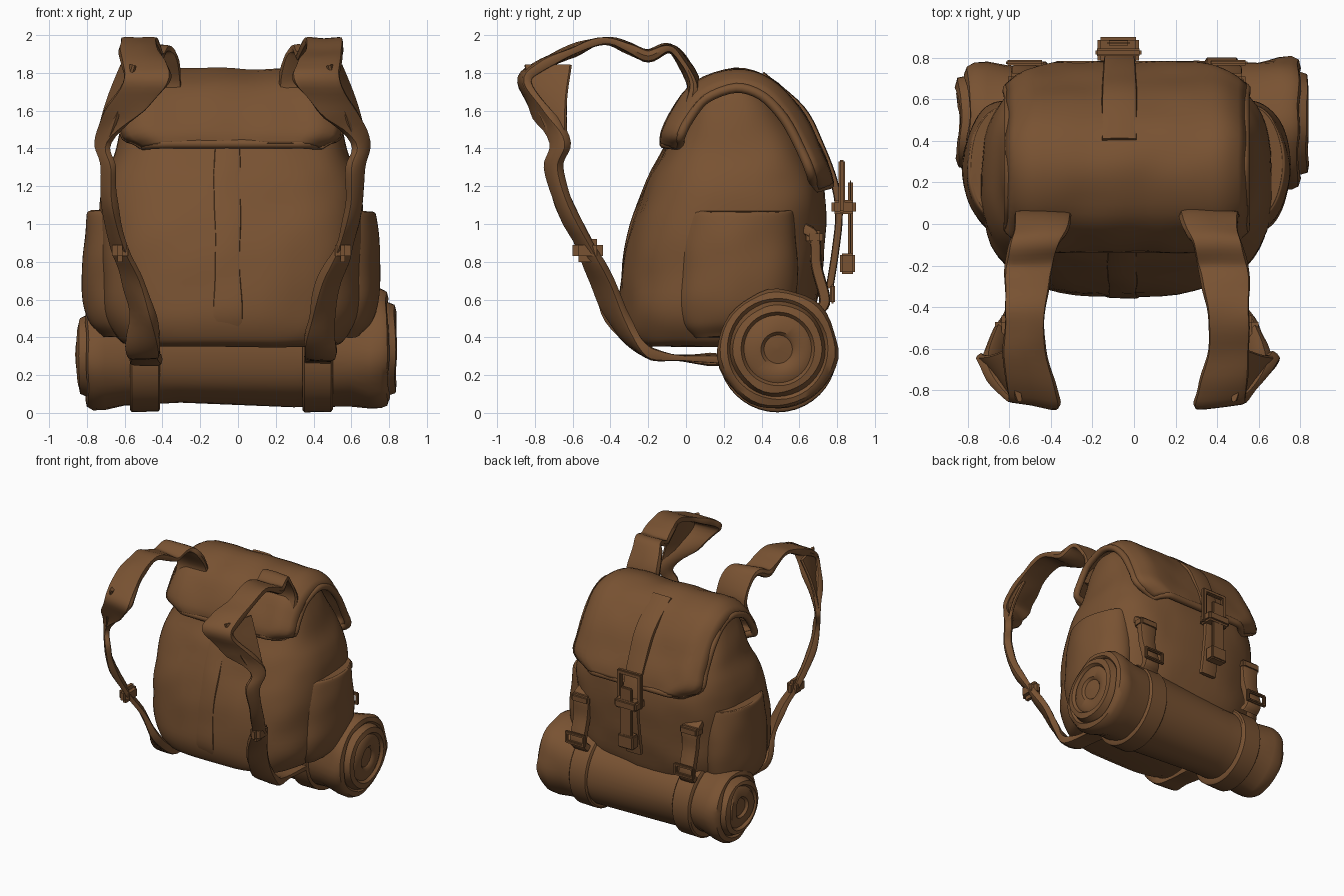
import bpy, bmesh, math
from mathutils import Vector, Matrix, noise

if "Cube" in bpy.data.objects:
    bpy.data.objects.remove(bpy.data.objects["Cube"], do_unlink=True)

MID = -0.035          # the pack sits slightly off centre
SIDES = (("left", 1), ("right", -1))

leather = bpy.data.materials.new("brown_leather")
leather.use_nodes = True
brown = (0.19, 0.085, 0.032, 1)
leather.diffuse_color = brown
leather.node_tree.nodes["Principled BSDF"].inputs["Base Color"].default_value = brown


def finish(name, bm, wobble=0.0, angle=40):
    """Turn a bmesh into a named, softly creased leather part."""
    bmesh.ops.recalc_face_normals(bm, faces=bm.faces)
    bm.normal_update()
    for v in bm.verts:
        v.co += v.normal * wobble * noise.noise(v.co * 5)
        v.co.x += MID
    mesh = bpy.data.meshes.new(name)
    bm.to_mesh(mesh)
    bm.free()
    mesh.materials.append(leather)
    ob = bpy.data.objects.new(name, mesh)
    bpy.context.collection.objects.link(ob)
    bpy.ops.object.select_all(action="DESELECT")
    ob.select_set(True)
    bpy.context.view_layer.objects.active = ob
    bpy.ops.object.shade_smooth_by_angle(angle=math.radians(angle))
    return ob


def smooth_path(points, steps):
    """Catmull-Rom samples through points of any dimension."""
    p = [Vector(q) for q in points]
    p = [p[0] * 2 - p[1]] + p + [p[-1] * 2 - p[-2]]
    out = []
    for i in range(1, len(p) - 2):
        a, b, c, d = p[i - 1:i + 3]
        for k in range(steps):
            t = k / steps
            out.append((b * 2 + (c - a) * t + (a * 2 - b * 5 + c * 4 - d) * t ** 2
                        + (b * 3 - a - c * 3 + d) * t ** 3) * 0.5)
    return out + [p[-2]]


def skin(rings):
    """Join closed rings into a capped tube."""
    bm = bmesh.new()
    rows = [[bm.verts.new(co) for co in ring] for ring in rings]
    n = len(rows[0])
    for a, b in zip(rows, rows[1:]):
        for i in range(n):
            bm.faces.new((a[i], a[(i + 1) % n], b[(i + 1) % n], b[i]))
    bm.faces.new(rows[0])
    bm.faces.new(rows[-1])
    return bm


def oval(count, power):
    """Unit superellipse."""
    pts = []
    for i in range(count):
        a = math.tau * i / count
        c, s = math.cos(a), math.sin(a)
        pts.append((math.copysign(abs(c) ** (2 / power), c),
                    math.copysign(abs(s) ** (2 / power), s)))
    return pts


def slices(name, table, power, x=0.0, wobble=0.012):
    """Loft horizontal slices given as (z, front y, back y, half width)."""
    rings = []
    for z, y0, y1, w in smooth_path(table, 6):
        rings.append([(x + w * c, (y0 + y1) / 2 + (y1 - y0) / 2 * s, z)
                      for c, s in oval(56, power)])
    return finish(name, skin(rings), wobble)


def ribbon(name, stations, thick, side=1, steps=5, wobble=0.0):
    """Flat strap through (x, y, z, half width, twist in degrees)."""
    path = smooth_path(stations, steps)
    rings = []
    for i, (x, y, z, w, twist) in enumerate(path):
        along = (path[min(i + 1, len(path) - 1)] - path[max(i - 1, 0)]).to_3d()
        t = math.radians(twist)
        across = Vector((math.cos(t), math.sin(t), 0))
        out = along.cross(across).normalized()
        ring = [Vector((x, y, z)) + across * w * c + out * thick * s for c, s in oval(12, 5)]
        rings.append([(side * v.x, v.y, v.z) for v in ring])
    return finish(name, skin(rings), wobble)


def lathe(name, profile, centre, wobble=0.0, tilt=0.02):
    """Spin an (x, radius) profile round a slightly tilted axis along x."""
    rings = [[(x, centre[0] + r * math.cos(math.tau * i / 40),
               centre[1] + tilt * x + r * math.sin(math.tau * i / 40)) for i in range(40)]
             for x, r in profile]
    return finish(name, skin(rings), wobble)


def boxes(name, parts, bevel=0.008):
    """Bevelled boxes given as (centre, size)."""
    bm = bmesh.new()
    for centre, size in parts:
        bmesh.ops.create_cube(bm, size=1, matrix=Matrix.Translation(centre) @ Matrix.Diagonal((*size, 1)))
    bmesh.ops.bevel(bm, geom=bm.edges[:], offset=bevel, segments=2, affect="EDGES")
    return finish(name, bm)


def buckle(name, x, y, z, w, h, t):
    boxes(name, [((x + s * (w - t) / 2, y, z), (t, t, h)) for s in (-1, 1)]
          + [((x, y, z + s * (h - t) / 2), (w, t, t)) for s in (-1, 1)])


# Main bag
slices("bag_body", [(.35, -.24, .45, .52), (.39, -.31, .6, .6), (.55, -.345, .69, .68),
                    (.85, -.325, .73, .7), (1.1, -.25, .74, .7), (1.25, -.19, .72, .67),
                    (1.4, -.11, .66, .61), (1.6, -.04, .54, .555), (1.7, .05, .44, .52),
                    (1.76, .15, .36, .45)], 2.9)

# Side pockets with a stepped top edge
for label, s in SIDES:
    slices(label + "_pocket", [(.4, .05, .45, .08), (.48, -.02, .55, .15), (.62, -.05, .58, .185),
                               (.85, -.04, .59, .185), (1.04, 0, .57, .17), (1.07, .02, .56, .15)],
           2, x=s * .6)

# Flap folded over the top, with turned-down sides and clipped corners
flap = smooth_path([(-.115, 1.425, .47), (-.105, 1.49, .56), (-.05, 1.6, .565), (.06, 1.73, .565),
                    (.26, 1.8, .565), (.44, 1.75, .565), (.58, 1.61, .565), (.68, 1.43, .565),
                    (.735, 1.3, .56), (.76, 1.21, .42)], 4)
bm = bmesh.new()
rows = []
for i, (y, z, w) in enumerate(flap):
    d = flap[min(i + 1, len(flap) - 1)] - flap[max(i - 1, 0)]
    inward = Vector((0, d.y, -d.x)).normalized()
    row = []
    for k in range(-14, 15):
        u = k / 14
        drop = .08 * max(0, (abs(u) - .75) / .25) ** 2
        row.append(bm.verts.new(Vector((w * u, y, z)) + inward * drop))
    rows.append(row)
for a, b in zip(rows, rows[1:]):
    for k in range(28):
        bm.faces.new((a[k], a[k + 1], b[k + 1], b[k]))
edges = {label: [r[k].co.copy() for r in rows] for label, k in (("left", -1), ("right", 0))}
hems = {"front": [v.co.copy() for v in rows[0]], "back": [v.co.copy() for v in rows[-1]]}
top = finish("flap", bm, .012)
solid = top.modifiers.new("thickness", "SOLIDIFY")
solid.thickness = .045
solid.offset = 0

# Rolled piping round the flap
for label, line in {**edges, **hems}.items():
    rings = []
    for i, p in enumerate(line):
        d = (line[min(i + 1, len(line) - 1)] - line[max(i - 1, 0)]).normalized()
        a = d.cross(Vector((0, 1, 0) if label in hems else (1, 0, 0))).normalized()
        b = d.cross(a)
        rings.append([p + (a * c + b * s) * .026 for c, s in oval(10, 2)])
    finish("flap_piping_" + label, skin(rings))

# Padded strip down the panel against the wearer
ribbon("spine_pad", [(-.02, -.3, .4, .075, 0), (-.02, -.34, .56, .075, 0), (-.02, -.322, .85, .07, 0),
                     (-.02, -.245, 1.1, .07, 0), (-.02, -.11, 1.4, .07, 0)], .012, wobble=.015)

# Shoulder straps: over the top, folded pad, then narrow webbing to the roll
shoulder = [(.40, .0, 1.58, .14, 0), (.40, .04, 1.74, .14, 0), (.415, -.04, 1.89, .13, 0),
            (.44, -.1, 1.93, .12, 0), (.46, -.2, 1.89, .115, 0), (.48, -.3, 1.93, .11, 0),
            (.49, -.43, 1.97, .1, 0), (.49, -.6, 1.915, .1, 0), (.46, -.78, 1.83, .115, 4),
            (.455, -.855, 1.75, .125, 8), (.56, -.77, 1.6, .11, 20), (.68, -.67, 1.43, .055, 48),
            (.655, -.7, 1.3, .045, 45), (.645, -.645, 1.1, .045, 50), (.59, -.53, .87, .06, 50),
            (.52, -.44, .7, .07, 45), (.475, -.36, .5, .08, 40), (.47, -.24, .35, .085, 10),
            (.46, -.12, .3, .08, 0), (.455, .19, .28, .08, 0)]
for label, s in SIDES:
    ribbon(label + "_shoulder_strap", shoulder, .025, s, wobble=.02)
    # Folded side of the pad
    ribbon(label + "_strap_fold", [(.545, -.73, 1.84, .13, 75), (.61, -.72, 1.66, .1, 65),
                                   (.68, -.67, 1.43, .05, 48)], .015, s)
    boxes(label + "_strap_slider", [((s * .59, -.52, .86), (.085, .16, .12))], .03)

# Bedroll with coiled ends
half = [(.3, .275), (.6, .282), (.7, .298), (.76, .3), (.79, .285), (.8, .255), (.785, .24),
        (.835, .222), (.845, .185), (.825, .17), (.84, .15), (.838, .085), (.82, .07), (.825, .01)]
roll = [(.03 - x, r * .94) for x, r in reversed(half)] + [(.03 + x, r * 1.05) for x, r in half]
lathe("bedroll", roll, (.485, .322), .025)
for label, s in SIDES:
    x, r = s * .457, .293 + s * .01
    lathe(label + "_roll_band", [(x - .08, .24), (x - .08, r), (x - .07, r + .012),
                                 (x + .07, r + .012), (x + .08, r), (x + .08, .24)], (.485, .31))

# Closing strap, buckle and hanging tongue
ribbon("closing_strap", [(-.035, .4, 1.79, .085, 0), (-.035, .61, 1.61, .085, 0), (-.035, .71, 1.42, .08, 0),
                         (-.035, .785, 1.22, .075, 0), (-.035, .81, 1.05, .07, 0),
                         (-.035, .79, .85, .07, 0), (-.035, .76, .66, .07, 0)], .02)
buckle("closing_buckle", -.04, .825, 1.2, .22, .28, .036)
boxes("closing_keeper", [((-.04, .835, 1.09), (.2, .13, .075))], .015)
boxes("closing_tongue", [((-.04, .87, 1.0), (.11, .026, .46)), ((-.04, .855, .79), (.14, .08, .11))], .01)

# Rear straps that hold the roll
for label, s in SIDES:
    ribbon(label + "_rear_strap", [(s * .49, .62, .98, .07, 0), (s * .49, .68, .93, .075, 0),
                                   (s * .49, .69, .78, .065, 0), (s * .49, .735, .6, .065, 0),
                                   (s * .48, .7, .54, .07, 0)], .03)
    boxes(label + "_rear_keeper", [((s * .49, .68, .93), (.16, .09, .07))], .015)
    buckle(label + "_rear_buckle", s * .49, .775, .63, .18, .1, .026)
